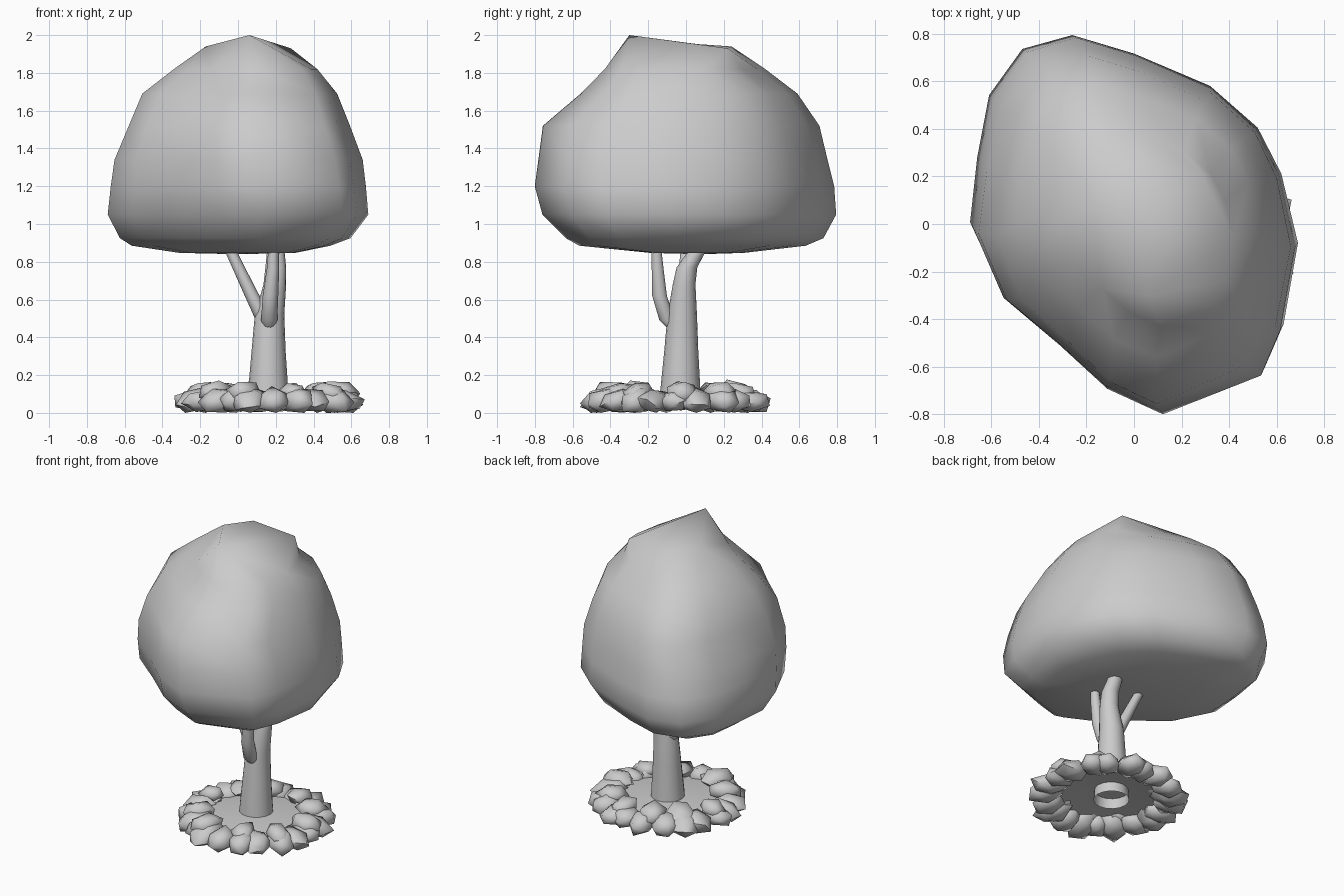
import bpy, bmesh, math, random
from mathutils import Vector, Matrix

random.seed(4)
cube = bpy.data.objects.get("Cube")
if cube:
    bpy.data.objects.remove(cube, do_unlink=True)

grey = bpy.data.materials.new("plain grey")
grey.use_nodes = True
COLOR = (0.6, 0.6, 0.6, 1)
grey.diffuse_color = COLOR
grey.node_tree.nodes["Principled BSDF"].inputs["Base Color"].default_value = COLOR


def finish(name, bm, angle):
    """Turn a bmesh into a smooth-shaded object."""
    bmesh.ops.remove_doubles(bm, verts=bm.verts, dist=.0005)
    bmesh.ops.recalc_face_normals(bm, faces=bm.faces)
    mesh = bpy.data.meshes.new(name)
    bm.to_mesh(mesh)
    bm.free()
    mesh.materials.append(grey)
    obj = bpy.data.objects.new(name, mesh)
    bpy.context.collection.objects.link(obj)
    bpy.ops.object.select_all(action='DESELECT')
    obj.select_set(True)
    bpy.context.view_layer.objects.active = obj
    bpy.ops.object.shade_smooth_by_angle(angle=math.radians(angle))


def loft(name, rings, bottom=None, top=None, angle=40):
    """Skin closed rings of points; optional end points close the ends."""
    bm = bmesh.new()
    rows = [[bm.verts.new(p) for p in ring] for ring in rings]
    n = len(rows[0])
    for a, b in zip(rows, rows[1:]):
        for i in range(n):
            j = (i + 1) % n
            bm.faces.new((a[i], a[j], b[j], b[i]))
    for tip, row in ((bottom, rows[0]), (top, rows[-1])):
        if tip:
            v = bm.verts.new(tip)
            for i in range(n):
                bm.faces.new((row[i], row[(i + 1) % n], v))
    finish(name, bm, angle)


def limb(name, path, sides=10):
    """Tapering tube through (x, y, z, radius) stations."""
    rings = [[(x + r * math.cos(math.tau * i / sides),
               y + r * math.sin(math.tau * i / sides), z)
              for i in range(sides)] for x, y, z, r in path]
    loft(name, rings, top=path[-1][:3])


# Crown: one skewed outline, fitted to the extents of each level
outline = [(-.69, -.01), (-.66, .27), (-.61, .54), (-.47, .74), (-.26, .8), (0, .72),
           (.32, .58), (.52, .4), (.62, .2), (.69, -.1), (.63, -.45), (.55, -.64),
           (.13, -.8), (-.11, -.69), (-.32, -.5), (-.56, -.3)]
# z, x min, x max, y min, y max, width kept along the short and long diagonals
levels = [(.847, -.33, .33, -.2, .32, .85, 1), (.885, -.6, .52, -.6, .66, .87, 1),
          (.925, -.64, .61, -.65, .74, .95, 1), (1.05, -.69, .69, -.76, .795, 1, 1),
          (1.2, -.68, .685, -.81, .795, 1, .98), (1.34, -.67, .68, -.805, .775, 1, .95),
          (1.52, -.595, .615, -.785, .735, 1, .94), (1.69, -.52, .54, -.575, .61, 1, .95),
          (1.82, -.34, .42, -.43, .42, 1, 1)]
# High points that the top edges run up to
peaks = [Vector(p) for p in ((.06, -.3, 2), (-.17, .08, 1.94), (-.05, .24, 1.94),
                             (.28, .22, 1.93))]


def fit(t, low, high):
    return low + (high - low) * (t + 1) / 2


crown_rings = []
for z, x0, x1, y0, y1, short, long in levels:
    ring = []
    for u, v in outline:
        x, y = fit(u / .69, x0, x1), fit(v / .8, y0, y1)
        a, b = short * (x + y) / 2, long * (x - y) / 2
        ring.append(Vector((a + b, a - b, z)))
    crown_rings.append(ring)
crown_rings.append([min(peaks, key=lambda p: (p - q).length) for q in crown_rings[-1]])
loft("crown", crown_rings, bottom=(0, .08, .84),
     top=sum(peaks, Vector()) / len(peaks), angle=55)

# Trunk (open at the foot) and its two side branches
limb("trunk", [(.16, -.03, .03, .112), (.16, -.03, .12, .106), (.162, -.025, .33, .09),
               (.167, -.02, .52, .078), (.195, -.01, .68, .06), (.2, .005, .77, .055),
               (.2, .06, .86, .046), (.2, .09, .94, .035)], sides=16)
limb("front_branch", [(.165, -.07, .44, .02), (.165, -.1, .49, .043), (.172, -.14, .62, .041),
                      (.185, -.15, .76, .033), (.19, -.16, .92, .025)])
limb("side_branch", [(.15, -.02, .45, .03), (.13, -.02, .51, .045), (.06, -.015, .65, .038),
                     (-.03, 0, .84, .032), (-.05, 0, .92, .024)])

# Soil: a shallow open dome
CX, CY = .17, -.05
soil = [[(CX + r * math.cos(math.tau * i / 24), CY + r * math.sin(math.tau * i / 24), z)
         for i in range(24)] for r, z in ((.32, .08), (.25, .088), (.09, .1))]
loft("soil", soil, top=(CX, CY, .1))


def stones(name, count, radius, height, size, jitter):
    """Ring of rough stones, longest towards the trunk, flattened underneath."""
    bm = bmesh.new()
    for k in range(count):
        a = math.tau * (k + random.uniform(-.2, .2)) / count
        r = radius + random.uniform(-jitter, jitter)
        scale = [s * random.uniform(.88, 1.12) for s in size]
        place = (Matrix.Translation((CX + r * math.cos(a), CY + r * math.sin(a), height))
                 @ Matrix.Rotation(a, 4, 'Z') @ Matrix.Rotation(random.uniform(0, .3), 4, 'Y')
                 @ Matrix.Diagonal((*scale, 1)))
        spin = Matrix.Rotation(random.uniform(0, 6), 4, Vector((1, 1, 1)))
        made = bmesh.ops.create_icosphere(bm, subdivisions=1, radius=1, matrix=spin)
        for v in made["verts"]:
            v.co = place @ (v.co * random.uniform(.92, 1.1))
            v.co.z = max(v.co.z, 0)
    finish(name, bm, 60)


stones("outer_stones", 21, .39, .064, (.122, .09, .066), .012)
stones("inner_stones", 10, .35, .108, (.11, .085, .058), .02)
